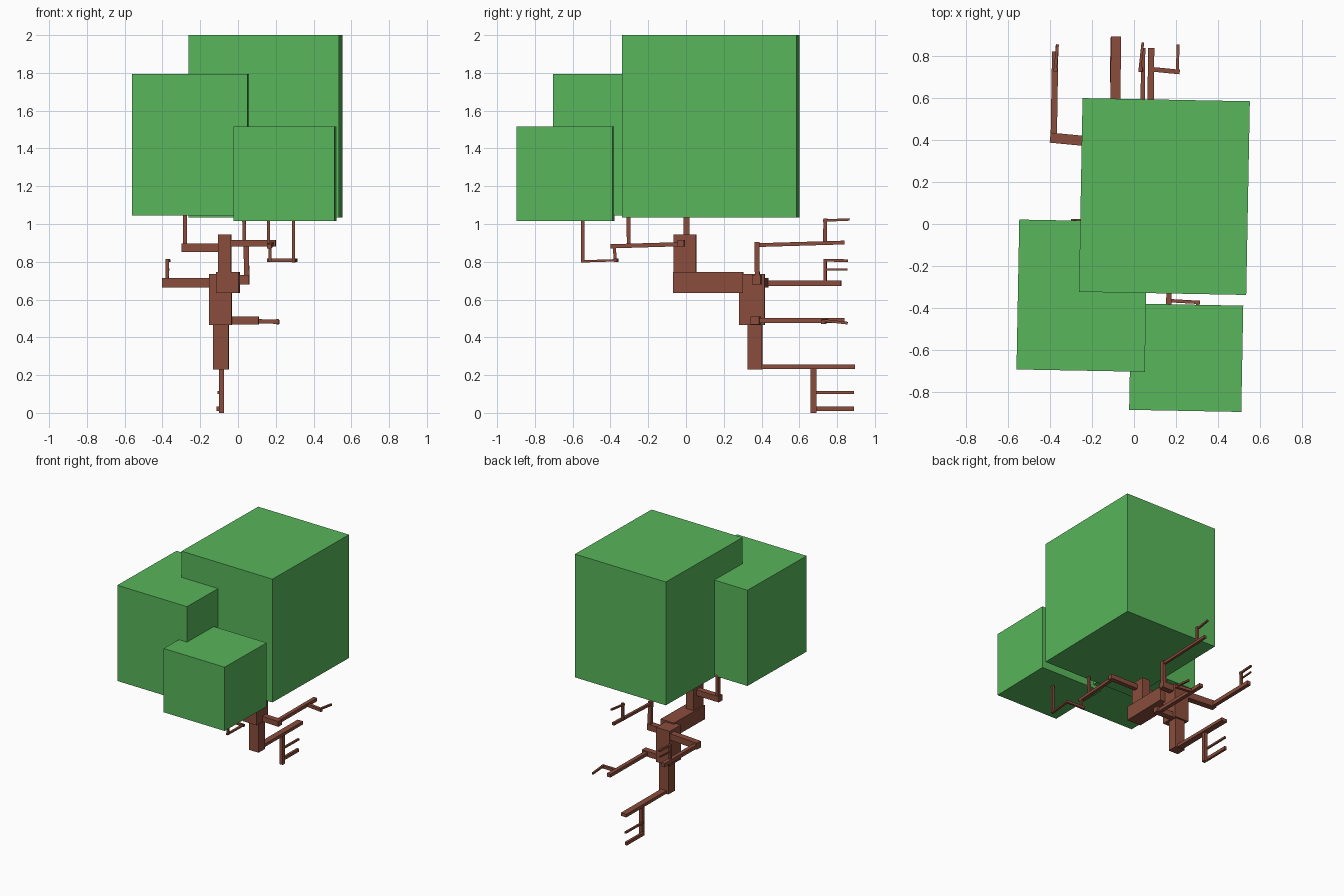
import bpy, bmesh, math
from mathutils import Matrix, Vector

TWIST = math.radians(-1.07)   # whole tree is turned very slightly about z


def material(name, rgb):
    m = bpy.data.materials.new(name)
    m.diffuse_color = (*rgb, 1)
    return m


GREEN = material("leaf green", (0.098, 0.468, 0.105))
BROWN = material("bark brown", (0.254, 0.074, 0.045))


def finish(name, bm, mat):
    me = bpy.data.meshes.new(name)
    bm.to_mesh(me)
    bm.free()
    me.materials.append(mat)
    bpy.context.collection.objects.link(bpy.data.objects.new(name, me))


def block(name, center, size, mat):
    """Upright box with the common slight twist."""
    bm = bmesh.new()
    bmesh.ops.create_cube(bm, size=1, matrix=Matrix.Translation(center)
                          @ Matrix.Rotation(TWIST, 4, 'Z')
                          @ Matrix.Diagonal((*size, 1)))
    finish(name, bm, mat)


def limb(name, *beams):
    """One object made of square beams: (start, end, width, height)."""
    bm = bmesh.new()
    for a, b, w, h in beams:
        a, b = Vector(a), Vector(b)
        d = (b - a).normalized()
        up = Vector((0, 0, 1))
        if abs(d.z) > 0.8:
            up = Vector((math.sin(-TWIST), math.cos(TWIST), 0))
        side = d.cross(up).normalized()
        up = side.cross(d)
        rot = Matrix((d, -side, up)).transposed().to_4x4()
        bmesh.ops.create_cube(bm, size=1, matrix=Matrix.Translation((a + b) / 2) @ rot
                              @ Matrix.Diagonal(((b - a).length, w, h, 1)))
    finish(name, bm, BROWN)


# Foliage blocks
block("foliage_large", (0.145, 0.131, 1.517), (0.798, 0.924, 0.966), GREEN)
block("foliage_medium", (-0.248, -0.342, 1.42), (0.612, 0.715, 0.75), GREEN)
block("foliage_small", (0.249, -0.638, 1.267), (0.535, 0.507, 0.5), GREEN)

# Trunk, from the ground up
block("trunk_base", (-0.09, 0.365, 0.35), (0.082, 0.078, 0.24), BROWN)
block("trunk_middle", (-0.093, 0.35, 0.6), (0.12, 0.136, 0.27), BROWN)
block("trunk_bend", (-0.053, 0.117, 0.69), (0.118, 0.372, 0.11), BROWN)
block("trunk_top", (-0.07, -0.006, 0.845), (0.067, 0.12, 0.2), BROWN)

# Upper branches that carry the foliage
limb("branch_left",
     ((-0.09, -0.003, 0.873), (-0.3, 0.001, 0.873), 0.045, 0.045),
     ((-0.28, 0.003, 0.875), (-0.28, 0.003, 1.06), 0.022, 0.03))
limb("branch_right",
     ((-0.05, -0.022, 0.898), (0.2, -0.027, 0.898), 0.035, 0.035),
     ((0.175, -0.03, 0.893), (0.165, -0.4, 0.882), 0.025, 0.022),
     ((0.162, -0.303, 0.89), (0.162, -0.305, 1.05), 0.016, 0.02),
     ((0.17, -0.38, 0.885), (0.17, -0.374, 0.803), 0.016, 0.016),
     ((0.155, -0.365, 0.808), (0.315, -0.374, 0.808), 0.016, 0.018),
     ((0.305, -0.37, 0.808), (0.293, -0.555, 0.802), 0.016, 0.012),
     ((0.295, -0.546, 0.8), (0.294, -0.546, 1.03), 0.016, 0.018))

# Back branch rising from the trunk bend
limb("branch_back",
     ((-0.06, 0.377, 0.705), (0.06, 0.373, 0.705), 0.045, 0.048),
     ((0.047, 0.378, 0.69), (0.043, 0.375, 0.905), 0.028, 0.026),
     ((0.039, 0.37, 0.888), (0.044, 0.84, 0.902), 0.02, 0.02),
     ((0.033, 0.735, 0.895), (0.032, 0.738, 1.03), 0.018, 0.02),
     ((0.027, 0.725, 1.018), (0.042, 0.865, 1.024), 0.013, 0.013))

# Side limb on the left with two twigs
limb("limb_left",
     ((-0.13, 0.386, 0.69), (-0.4, 0.412, 0.69), 0.048, 0.05),
     ((-0.383, 0.395, 0.687), (-0.376, 0.822, 0.687), 0.03, 0.03),
     ((-0.376, 0.736, 0.69), (-0.374, 0.736, 0.815), 0.018, 0.018),
     ((-0.376, 0.728, 0.808), (-0.365, 0.857, 0.806), 0.014, 0.014),
     ((-0.376, 0.735, 0.759), (-0.368, 0.855, 0.759), 0.01, 0.01))

# Side limb on the right
limb("limb_right",
     ((-0.07, 0.373, 0.49), (0.11, 0.365, 0.49), 0.045, 0.042),
     ((0.077, 0.36, 0.488), (0.082, 0.84, 0.489), 0.03, 0.026),
     ((0.085, 0.738, 0.486), (0.218, 0.725, 0.482), 0.022, 0.022),
     ((0.207, 0.72, 0.49), (0.21, 0.856, 0.475), 0.014, 0.014))

# Lowest limb hanging down to the ground
limb("limb_low",
     ((-0.09, 0.37, 0.244), (-0.086, 0.895, 0.244), 0.048, 0.024),
     ((-0.088, 0.675, 0.25), (-0.088, 0.675, 0.0), 0.026, 0.032),
     ((-0.106, 0.675, 0.023), (-0.103, 0.89, 0.023), 0.018, 0.024),
     ((-0.102, 0.675, 0.108), (-0.098, 0.89, 0.108), 0.014, 0.014))
